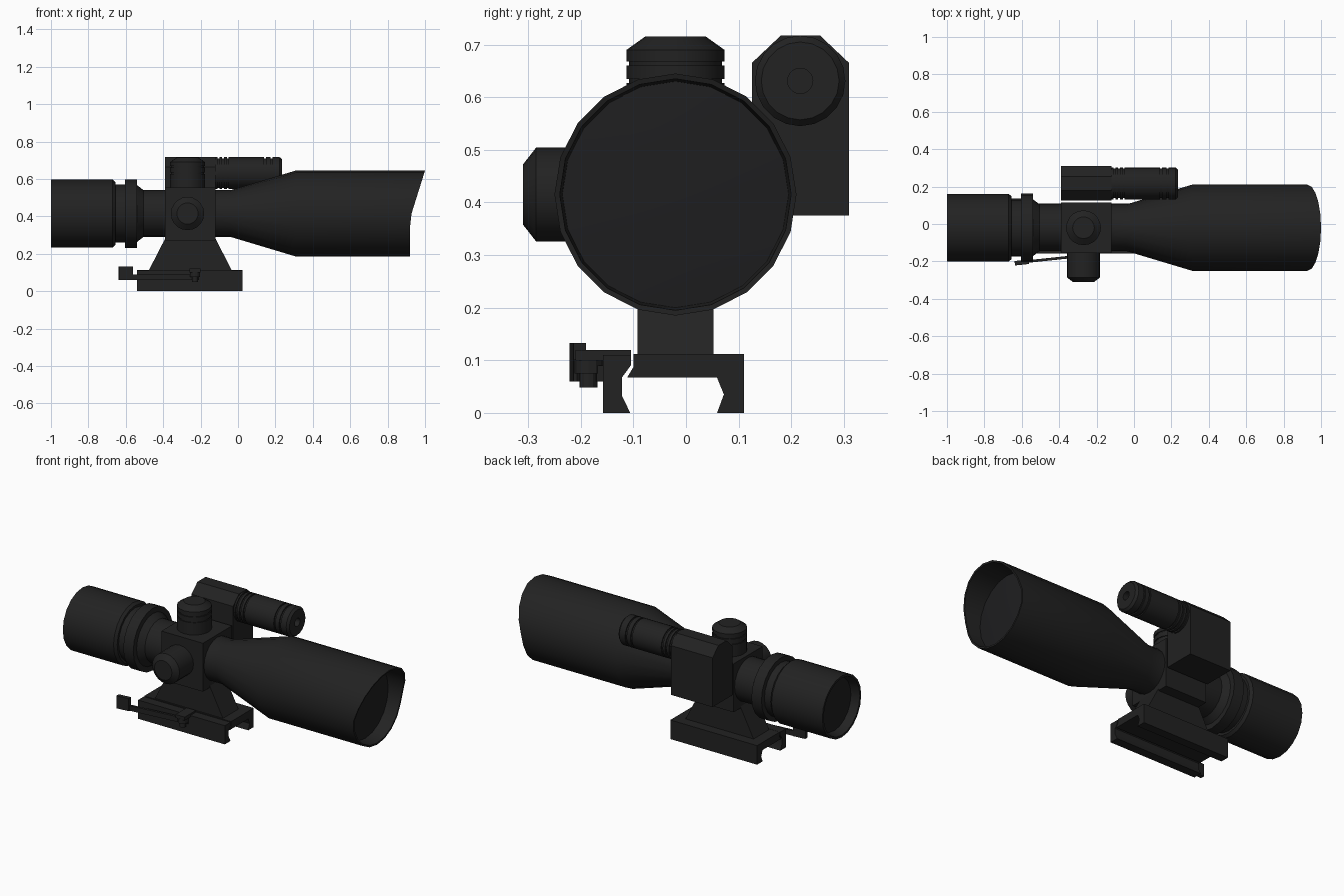
import bpy, bmesh, math
from mathutils import Vector, Matrix

if "Cube" in bpy.data.objects:
    bpy.data.objects.remove(bpy.data.objects["Cube"])


def material(name, rgb):
    m = bpy.data.materials.new(name)
    m.use_nodes = True
    m.diffuse_color = (*rgb, 1)
    m.node_tree.nodes["Principled BSDF"].inputs["Base Color"].default_value = (*rgb, 1)
    return m


BLACK = material("matte black", (0.016, 0.016, 0.016))
GLASS = material("dark glass", (0.013, 0.013, 0.014))
CY, CZ = -0.02, 0.415      # optical axis
TX = -0.27                 # turret position along the tube


def finish(name, bm, mat=BLACK):
    bmesh.ops.recalc_face_normals(bm, faces=bm.faces)
    me = bpy.data.meshes.new(name)
    bm.to_mesh(me)
    bm.free()
    ob = bpy.data.objects.new(name, me)
    bpy.context.collection.objects.link(ob)
    me.materials.append(mat)
    bpy.ops.object.select_all(action='DESELECT')
    ob.select_set(True)
    bpy.context.view_layer.objects.active = ob
    bpy.ops.object.shade_smooth_by_angle(angle=math.radians(28))
    return ob


def lathe(name, profile, origin, axis, sides=20, mat=BLACK, shape=None):
    """Revolve (distance, radius) points around an axis; radius 0 closes the end."""
    bm = bmesh.new()
    origin, axis = Vector(origin), Vector(axis)
    u = Vector((0, 0, 1)) if abs(axis.z) < 0.5 else Vector((1, 0, 0))
    w = axis.cross(u)
    rings = []
    for t, r in profile:
        n = sides if r else 1
        rings.append([bm.verts.new(origin + axis * t + r * (
            u * math.cos(math.tau * i / sides) + w * math.sin(math.tau * i / sides)))
            for i in range(n)])
    for a, b in zip(rings, rings[1:]):
        for i in range(sides):
            j = (i + 1) % sides
            quad = [a[i % len(a)], a[j % len(a)], b[j % len(b)], b[i % len(b)]]
            bm.faces.new(list(dict.fromkeys(quad)))
    if shape:
        for v in bm.verts:
            shape(v)
    return finish(name, bm, mat)


def prism(name, outline, axis, lo, hi):
    """Extrude an outline along x (y, z points) or along y (x, z points)."""
    bm = bmesh.new()
    place = (lambda a, b, d: (d, a, b)) if axis == 'x' else (lambda a, b, d: (a, d, b))
    base = bm.faces.new([bm.verts.new(place(a, b, lo)) for a, b in outline])
    ext = bmesh.ops.extrude_face_region(bm, geom=[base])
    shift = Vector(place(0, 0, hi - lo))
    for v in ext["geom"]:
        if isinstance(v, bmesh.types.BMVert):
            v.co += shift
    return finish(name, bm)


def box(name, x, y, z):
    return prism(name, [(x[0], z[0]), (x[1], z[0]), (x[1], z[1]), (x[0], z[1])], 'y', *y)


# Scope tubes
def sunshade(v):
    if v.co.x > 0.91:
        v.co.x += 0.08 * max(0, (v.co.z - 0.39) / 0.255)


X = (1, 0, 0)
axis_origin = (0, CY, CZ)
lathe("objective_tube", [(-0.12, 0), (-0.12, 0.125), (-0.04, 0.125), (0.31, 0.23),
                         (0.92, 0.23), (0.92, 0.22), (0.84, 0.215), (0.84, 0)],
      axis_origin, X, shape=sunshade)
lathe("objective_lens", [(0.842, 0.214), (0.85, 0.13), (0.854, 0)], axis_origin, X, mat=GLASS)
lathe("eyepiece_tube", [(-0.95, 0), (-0.95, 0.155), (-1, 0.168), (-1, 0.181), (-0.67, 0.181),
                        (-0.655, 0.168), (-0.655, 0.155), (-0.605, 0.155), (-0.605, 0.183),
                        (-0.54, 0.183), (-0.54, 0.152), (-0.505, 0.125),
                        (-0.38, 0.125), (-0.38, 0)], axis_origin, X)
lathe("eyepiece_lens", [(-0.952, 0.154), (-0.956, 0.08), (-0.958, 0)], axis_origin, X, mat=GLASS)

# Central housing and adjustment turrets
box("turret_housing", (-0.39, -0.12), (-0.155, 0.115), (0.27, 0.555))
lathe("top_turret", [(0.13, 0), (0.13, 0.093), (0.212, 0.093), (0.212, 0.088), (0.22, 0.088),
                     (0.22, 0.093), (0.245, 0.093), (0.245, 0.088), (0.253, 0.088),
                     (0.253, 0.093), (0.275, 0.093), (0.3, 0.058), (0.3, 0)],
      (TX, CY, CZ), (0, 0, 1))
lathe("side_turret", [(0.12, 0), (0.12, 0.089), (0.265, 0.089), (0.29, 0.057), (0.29, 0)],
      (TX, CY, CZ), (0, -1, 0))

# Laser and its housing
prism("laser_housing", [(0.125, 0.375), (0.31, 0.375), (0.31, 0.665), (0.255, 0.717),
                        (0.18, 0.717), (0.125, 0.665)], 'x', -0.39, -0.12)
laser = [(-0.13, 0), (-0.13, 0.085)]
for g in (-0.11, -0.085, -0.06, 0.14, 0.175):
    laser += [(g, 0.086), (g, 0.079), (g + 0.01, 0.079), (g + 0.01, 0.086)]
laser += [(0.222, 0.086), (0.235, 0.074), (0.235, 0.024), (0.2, 0.024), (0.2, 0)]
lathe("laser_barrel", laser, (0, 0.217, 0.631), X)

# Mount and rail clamp
prism("mount_pedestal", [(-0.48, 0.105), (-0.03, 0.105), (-0.12, 0.28), (-0.39, 0.28)],
      'y', -0.092, 0.052)
prism("rail_base", [(-0.1, 0.112), (0.11, 0.112), (0.11, 0), (0.059, 0), (0.072, 0.035),
                    (0.059, 0.067), (-0.112, 0.067), (-0.1, 0.087)], 'x', -0.54, 0.025)
prism("rail_clamp", [(-0.158, 0), (-0.106, 0), (-0.122, 0.033), (-0.122, 0.067),
                     (-0.105, 0.09), (-0.105, 0.11), (-0.158, 0.11)], 'x', -0.54, 0.025)

# Quick release lever
box("lever_bracket", (-0.26, -0.2), (-0.21, -0.105), (0.1, 0.12))
lathe("lever_bolt", [(0.048, 0), (0.048, 0.017), (0.075, 0.017), (0.075, 0.027),
                     (0.102, 0.027), (0.102, 0)], (-0.23, -0.185, 0), (0, 0, 1), 12)
arm = box("lever_arm", (-0.4, 0.02), (-0.007, 0.007), (0.06, 0.09))
tab = box("lever_tab", (-0.41, -0.335), (-0.014, 0.01), (0.06, 0.133))
for part in (arm, tab):
    part.matrix_world = Matrix.Translation((-0.23, -0.165, 0)) @ Matrix.Rotation(
        math.radians(6), 4, 'Z')
